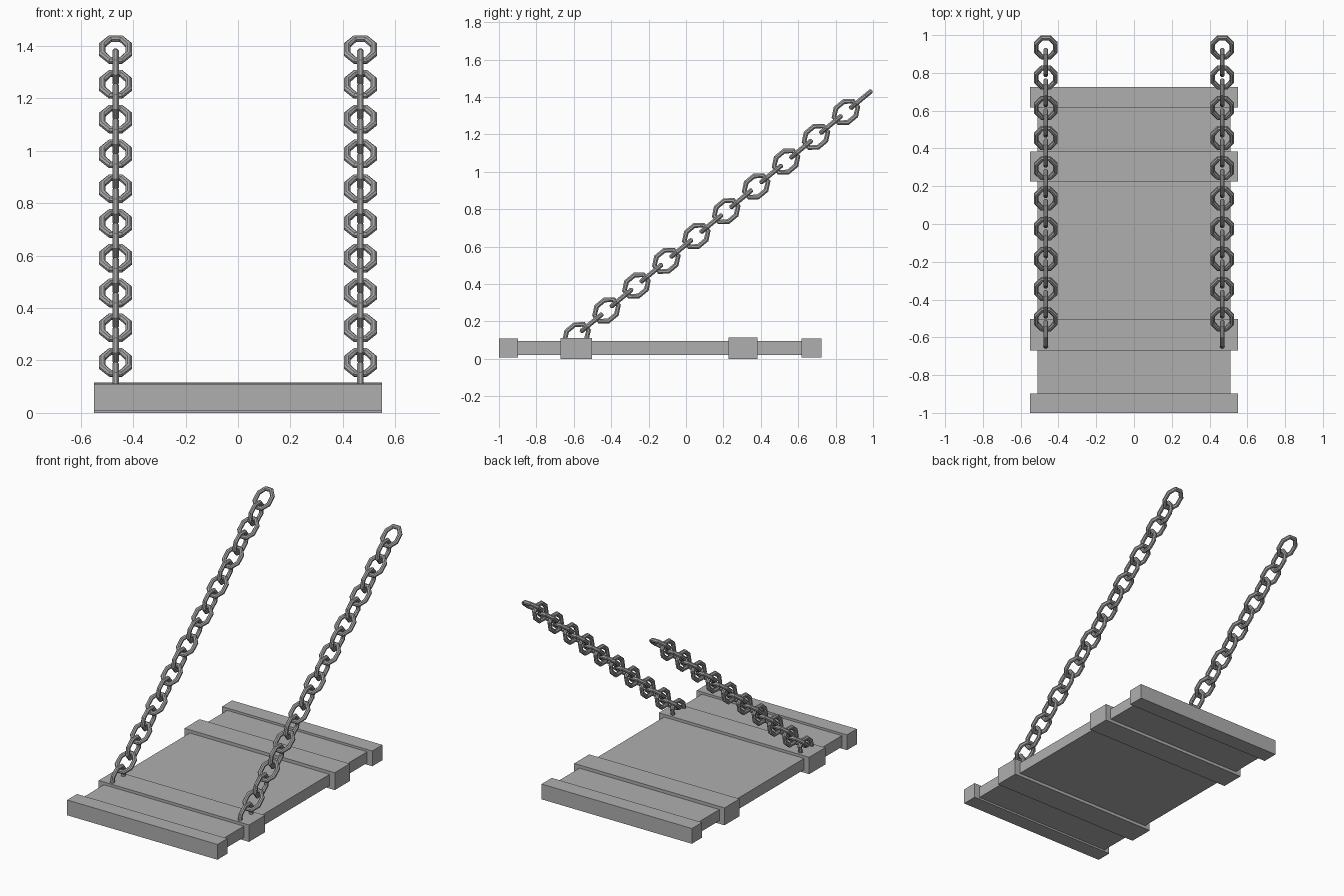
import bpy, bmesh, math
from mathutils import Vector, Matrix

if "Cube" in bpy.data.objects:
    bpy.data.objects.remove(bpy.data.objects["Cube"])


def material(name, v):
    m = bpy.data.materials.new(name)
    m.diffuse_color = (v, v, v, 1)
    m.use_nodes = True
    m.node_tree.nodes["Principled BSDF"].inputs["Base Color"].default_value = m.diffuse_color
    return m


WOOD = material("board grey", 0.43)
METAL = material("chain grey", 0.38)


def finish(name, bm, mat):
    bmesh.ops.recalc_face_normals(bm, faces=bm.faces)
    me = bpy.data.meshes.new(name)
    bm.to_mesh(me)
    bm.free()
    me.materials.append(mat)
    ob = bpy.data.objects.new(name, me)
    bpy.context.collection.objects.link(ob)
    return ob


def box(name, half_x, y0, y1, z0, z1):
    bm = bmesh.new()
    bmesh.ops.create_cube(bm, size=1)
    for v in bm.verts:
        v.co = Vector((v.co.x * 2 * half_x,
                       (y0 + y1) / 2 + v.co.y * (y1 - y0),
                       (z0 + z1) / 2 + v.co.z * (z1 - z0)))
    return finish(name, bm, WOOD)


# Bridge deck, end rails and cross bands
box("deck", 0.512, -0.95, 0.67, 0.02, 0.094)
box("front_end_rail", 0.55, -1.0, -0.897, 0.008, 0.109)
box("back_end_rail", 0.55, 0.618, 0.724, 0.008, 0.109)
box("front_band", 0.55, -0.67, -0.502, 0.0, 0.112)
box("back_band", 0.55, 0.226, 0.383, 0.0, 0.115)


# One octagonal link: long axis local x, flat in local xy
def add_link(bm, mat, a=0.0655, b=0.05, r=0.0125, n=8, m=8):
    c = math.cos(math.pi / n)
    rings = []
    for i in range(n):
        t = (i + 0.5) * math.tau / n
        ring = []
        for j in range(m):
            p = (j + 0.5) * math.tau / m
            w = r / math.cos(math.pi / m) * math.cos(p)
            h = r / math.cos(math.pi / m) * math.sin(p)
            co = Vector((math.cos(t) * (a + w) / c, math.sin(t) * (b + w) / c, h))
            ring.append(bm.verts.new(mat @ co))
        rings.append(ring)
    for i in range(n):
        q, s = rings[i], rings[(i + 1) % n]
        for j in range(m):
            k = (j + 1) % m
            bm.faces.new((q[j], s[j], s[k], q[k]))


# Chains: 20 links each, alternately turned by 90 degrees
START = Vector((0, -0.585, 0.126))
STEP = Vector((0, 0.08, 0.0663))
along = STEP.normalized()
side = Vector((1, 0, 0))
normal = along.cross(side)
for name, x in (("left_chain", -0.467), ("right_chain", 0.467)):
    bm = bmesh.new()
    for i in range(20):
        u, w = (normal, side) if i % 2 == 0 else (side, normal)
        rot = Matrix((along, u, w)).transposed().to_4x4()
        add_link(bm, Matrix.Translation(START + STEP * i + side * x) @ rot)
    finish(name, bm, METAL)
